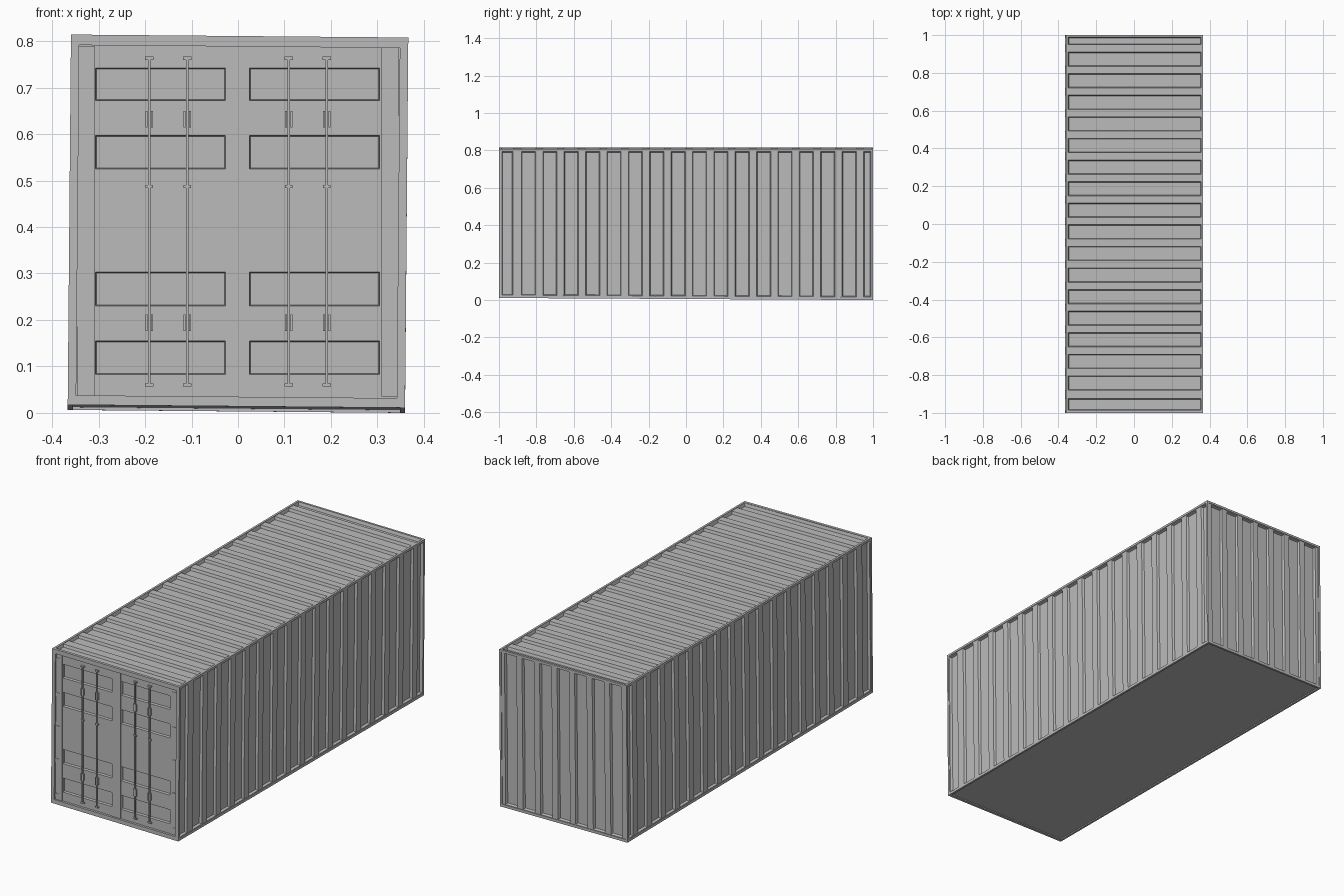
import bpy, bmesh
from mathutils import Vector, Matrix

if "Cube" in bpy.data.objects:
    bpy.data.objects.remove(bpy.data.objects["Cube"])

W, L, H = 0.363, 1.0, 0.811     # half width, half length, height
steel = bpy.data.materials.new("grey_steel")
steel.diffuse_color = (0.5, 0.5, 0.5, 1)
steel.use_nodes = True
steel.node_tree.nodes["Principled BSDF"].inputs["Base Color"].default_value = steel.diffuse_color


def finish(name, bm, skew=True):
    if skew:                    # the old shell is slightly racked
        for v in bm.verts:
            x, y, z = v.co
            v.co.x = x + 0.007 * (z / H - 0.5)
            v.co.z = z + 0.011 * (1 - y) / 2 * (1 - z / H) - 0.009 * (x / 0.72 - 0.5 * (1 - z / H)) * 0.7
    me = bpy.data.meshes.new(name)
    bm.to_mesh(me)
    bm.free()
    me.materials.append(steel)
    ob = bpy.data.objects.new(name, me)
    bpy.context.collection.objects.link(ob)
    return ob


def boxes(name, spans, skew=True):
    bm = bmesh.new()
    for x0, x1, y0, y1, z0, z1 in spans:
        m = Matrix.Translation(((x0 + x1) / 2, (y0 + y1) / 2, (z0 + z1) / 2)) @ \
            Matrix.Diagonal((x1 - x0, y1 - y0, z1 - z0, 1))
        bmesh.ops.create_cube(bm, size=1, matrix=m)
    return finish(name, bm, skew)


def pressed_panel(name, origin, u, v, us, vs, pressed, slope, depth, skew=True):
    """Grid sheet whose chosen cells are pressed inward with sloped walls."""
    o, u, v = Vector(origin), Vector(u), Vector(v)
    bm = bmesh.new()
    grid = [[bm.verts.new(o + u * a + v * b) for b in vs] for a in us]
    cells = []
    for i in range(len(us) - 1):
        for j in range(len(vs) - 1):
            f = bm.faces.new((grid[i][j], grid[i + 1][j], grid[i + 1][j + 1], grid[i][j + 1]))
            if pressed(i, j):
                cells.append(f)
    bm.normal_update()
    if cells:
        bmesh.ops.inset_individual(bm, faces=cells, thickness=slope, depth=-depth)
    return finish(name, bm, skew)


# Corrugation spacing along the length
ribs = [-0.995, -0.985, -0.925]
for i in range(16):
    c = -0.842 + 0.1143 * i
    ribs += [c - 0.038, c + 0.038]
ribs += [0.949, 0.989, 0.995]
odd = lambda n: n % 2 == 1

# Side walls and roof
wall_z = [0.005, 0.016, 0.796, 0.806]
pressed_panel("right_wall", (W - 0.003, 0, 0), (0, 1, 0), (0, 0, 1), ribs, wall_z,
              lambda i, j: odd(i) and j == 1, 0.006, 0.012)
pressed_panel("left_wall", (-W + 0.003, 0, 0), (0, -1, 0), (0, 0, 1), [-r for r in reversed(ribs)], wall_z,
              lambda i, j: odd(i) and j == 1, 0.006, 0.012)
pressed_panel("roof", (0, 0, H - 0.003), (1, 0, 0), (0, 1, 0), [-W + 0.003, -0.352, 0.352, W - 0.003], ribs,
              lambda i, j: i == 1 and odd(j), 0.006, 0.014)

# Back wall
back = [-W + 0.003]
for i in range(7):
    c = (i - 3) * 0.1
    back += [c - 0.034, c + 0.034]
back.append(W - 0.003)
pressed_panel("back_wall", (0, L - 0.003, 0), (-1, 0, 0), (0, 0, 1), back, wall_z,
              lambda i, j: odd(i) and j == 1, 0.006, 0.012)

# Floor
pressed_panel("floor", (0, 0, 0.006), (1, 0, 0), (0, -1, 0), [-W + 0.004, W - 0.004], [-0.995, 0.995],
              lambda i, j: False, 0, 0)

# Frame: corner posts, long rails, cross rails
t = 0.011
frame = []
for s in (-1, 1):
    xa, xb = sorted((s * W, s * (W - t)))
    frame += [(xa, xb, L - t, L, 0, H), (xa, xb, -L, L, 0, 0.014), (xa, xb, -L, L, H - t, H)]
    xa, xb = sorted((s * W, s * (W - 0.018)))
    frame.append((xa, xb, -L, -L + t, 0, H))
frame += [(-W, W, L - t, L, 0, 0.014), (-W, W, L - t, L, H - t, H),
          (-W, W, -L, -L + 0.014, 0, 0.021), (-W, W, -L, -L + 0.014, 0.788, H)]
boxes("frame", frame)

# Doors with four pressed panels each
door_y = -L + 0.012
door_z = [0.025, 0.083, 0.155, 0.23, 0.303, 0.525, 0.597, 0.672, 0.742, 0.8]
pressed_panel("doors", (0, door_y, 0), (1, 0, 0), (0, 0, 1),
              [-0.352, -0.307, -0.027, 0.025, 0.305, 0.352], door_z,
              lambda i, j: i in (1, 3) and odd(j), 0.003, 0.012, skew=False)

# Door edge strips, centre cover, and hinges
trim = [(-0.025, 0.025, door_y - 0.003, door_y + 0.003, 0.035, 0.79)]
for s in (-1, 1):
    xa, xb = sorted((s * 0.309, s * 0.346))
    trim.append((xa, xb, door_y - 0.004, door_y + 0.003, 0.035, 0.79))
    xa, xb = sorted((s * 0.322, s * 0.347))
    for z in (0.06, 0.24, 0.41, 0.58, 0.76):
        trim.append((xa, xb, door_y - 0.006, door_y, z - 0.01, z + 0.01))
boxes("door_trim", trim, skew=False)

# Locking bars with brackets and paired handles
bars, fittings = [], []
for x in (-0.191, -0.109, 0.109, 0.191):
    bars.append((x - 0.0028, x + 0.0028, door_y - 0.009, door_y - 0.003, 0.056, 0.766))
    for z, w in ((0.763, 0.009), (0.06, 0.009), (0.487, 0.008)):
        fittings.append((x - w, x + w, door_y - 0.008, door_y, z - 0.0035, z + 0.0035))
    for z in (0.632, 0.194):
        for d in (-0.006, 0.006):
            fittings.append((x + d - 0.002, x + d + 0.002, door_y - 0.011, door_y, z - 0.018, z + 0.018))
boxes("locking_bars", bars, skew=False)
boxes("bar_fittings", fittings, skew=False)
